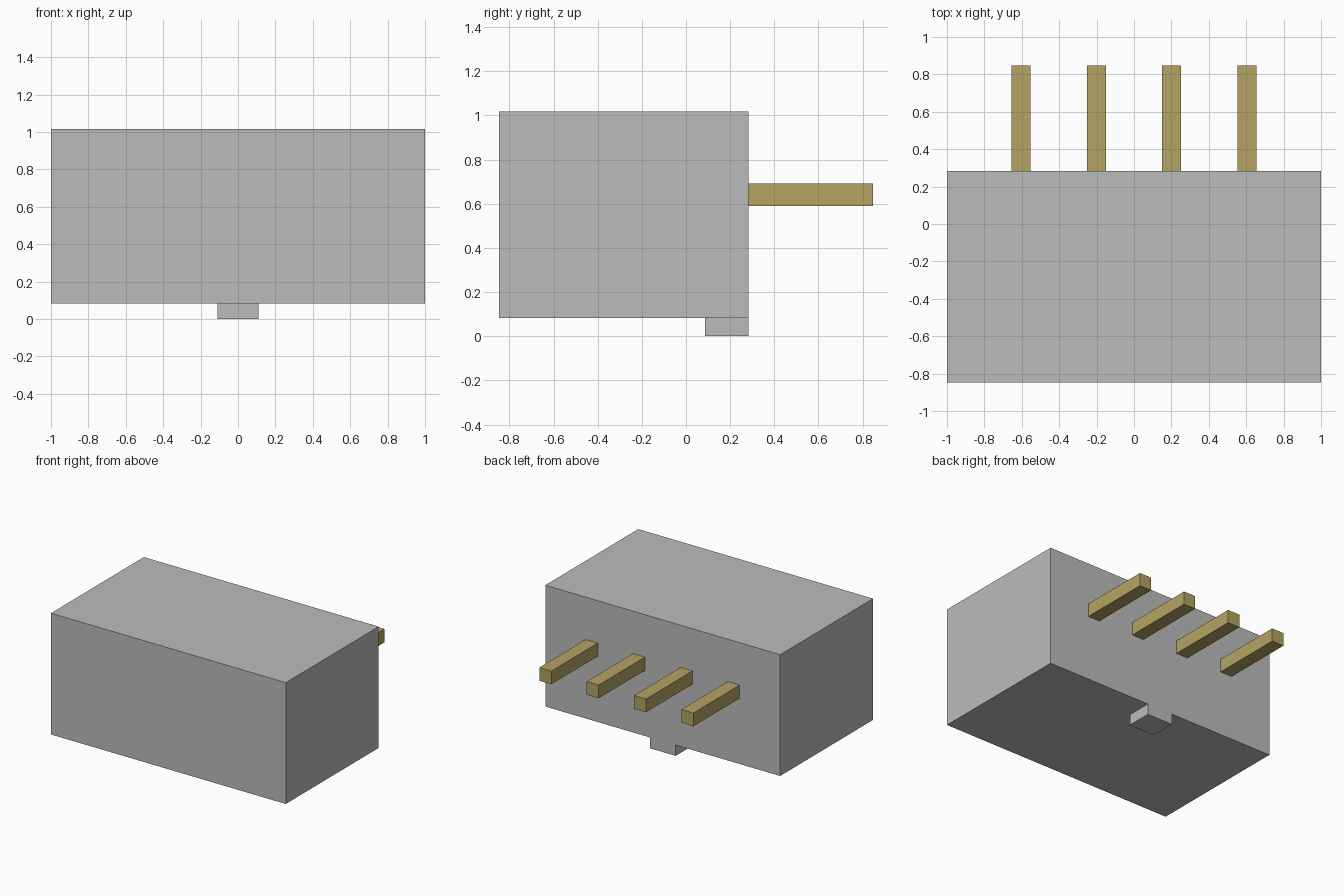
import bpy
import bmesh
from mathutils import Vector

default = bpy.data.objects.get("Cube")
if default:
    bpy.data.objects.remove(default, do_unlink=True)


def material(name, rgb):
    mat = bpy.data.materials.new(name)
    mat.use_nodes = True
    mat.diffuse_color = (*rgb, 1)
    mat.node_tree.nodes["Principled BSDF"].inputs["Base Color"].default_value = (*rgb, 1)
    return mat


def box(name, low, high, mat):
    """Flat-shaded box between two opposite corners."""
    low, high = Vector(low), Vector(high)
    bm = bmesh.new()
    bmesh.ops.create_cube(bm, size=1)
    bmesh.ops.scale(bm, vec=high - low, verts=bm.verts)
    bmesh.ops.translate(bm, vec=(low + high) / 2, verts=bm.verts)
    mesh = bpy.data.meshes.new(name)
    bm.to_mesh(mesh)
    bm.free()
    mesh.materials.append(mat)
    obj = bpy.data.objects.new(name, mesh)
    bpy.context.collection.objects.link(obj)
    return obj


grey = material("housing grey", (0.50, 0.50, 0.50))
gold = material("pin gold", (0.456, 0.371, 0.124))

BACK = 0.283      # rear face of the housing
FLOOR = 0.083     # underside of the housing

# Housing with a small locating key under its rear edge, joined into one solid
housing = box("housing", (-1, -0.847, FLOOR), (1, BACK, 1.017), grey)
key = box("locating_key", (-0.11, 0.085, 0), (0.11, BACK, FLOOR + 0.1), grey)
union = housing.modifiers.new("join key", "BOOLEAN")
union.operation = "UNION"
union.solver = "EXACT"
union.object = key
bpy.context.view_layer.objects.active = housing
bpy.ops.object.modifier_apply(modifier=union.name)
bpy.data.objects.remove(key, do_unlink=True)

# Row of four square contact pins out of the rear face
PITCH = 0.403
HALF = 0.051
for i in range(4):
    x = (i - 1.5) * PITCH
    box(f"contact_pin_{i + 1}", (x - HALF, BACK - 0.03, 0.64 - HALF),
        (x + HALF, 0.847, 0.64 + HALF), gold)
